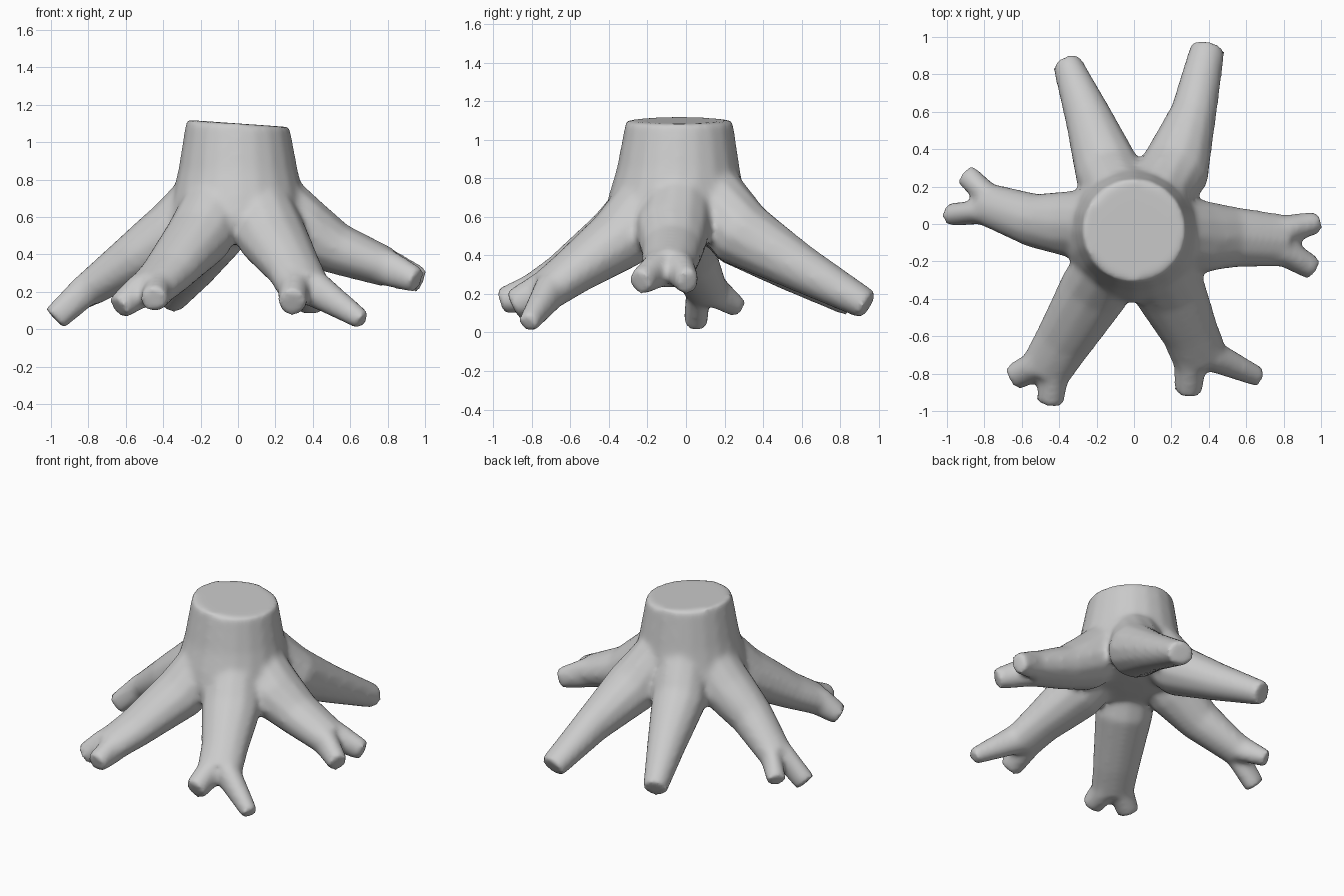
import bpy, bmesh, math
from mathutils import Vector

cube = bpy.data.objects.get("Cube")
if cube:
    bpy.data.objects.remove(cube, do_unlink=True)

# One plain bark colour
bark = bpy.data.materials.new("grey_bark")
bark.use_nodes = True
colour = (0.6, 0.6, 0.6, 1)
bark.diffuse_color = colour
bark.node_tree.nodes["Principled BSDF"].inputs["Base Color"].default_value = colour

bm = bmesh.new()


def skin(rings):
    """Bridge rings of equal size and cap both ends."""
    rows = [[bm.verts.new(p) for p in ring] for ring in rings]
    n = len(rows[0])
    for a, b in zip(rows, rows[1:]):
        for i in range(n):
            j = (i + 1) % n
            bm.faces.new((a[i], a[j], b[j], b[i]))
    bm.faces.new(rows[0][::-1])
    bm.faces.new(rows[-1])


def tube(stations, sides=12):
    """Loft elliptical sections (x, y, z, half width, half height) along a path."""
    pts = [Vector(s[:3]) for s in stations]
    rings = []
    for i, s in enumerate(stations):
        along = (pts[min(i + 1, len(pts) - 1)] - pts[max(i - 1, 0)]).normalized()
        side = along.cross(Vector((0, 0, 1))).normalized()
        up = side.cross(along)
        rings.append([pts[i] + side * s[3] * math.cos(t) + up * s[4] * math.sin(t)
                      for t in (math.tau * k / sides for k in range(sides))])
    skin(rings)


def root(path, toes=()):
    """A root flowing out of the trunk, optionally splitting into toes."""
    x, y = path[0][:2]
    heart = (x * 0.5, y * 0.5, 0.69, 0.18, 0.18)
    tube([heart] + path)
    end, before = Vector(path[-1][:3]), Vector(path[-2][:3])
    width, height = path[-1][3:]
    side = (end - before).cross(Vector((0, 0, 1))).normalized()
    for toe in toes:
        # Each toe leaves from its own half of the root's end
        sign = math.copysign(1, (Vector(toe[:3]) - end).dot(side))
        start = end + side * sign * width * 0.42
        back = start + (before - end) * 0.4
        tube([(*back, width * 0.5, height * 0.9),
              (*start, width * 0.58, height * 0.95), toe])


# Trunk: narrow at the slanting cut, swelling toward the roots, hollowed below
trunk = []
for z, r, cy in ((0.45, 0.08, 0), (0.46, 0.24, -0.01), (0.5, 0.365, -0.04),
                 (0.6, 0.375, -0.05), (0.7, 0.355, -0.05), (0.85, 0.32, -0.04),
                 (1.1, 0.277, -0.035)):
    tilt = 0.07 if z > 1 else 0
    trunk.append([(r * math.cos(t), cy + r * math.sin(t), z - tilt * r * math.cos(t))
                  for t in (math.tau * k / 20 for k in range(20))])
skin(trunk)

# Right and left side roots
root([(-0.34, 0.0, 0.53, 0.18, 0.17), (-0.54, 0.02, 0.39, 0.145, 0.14),
      (-0.8, 0.11, 0.21, 0.115, 0.095)],
     [(-0.98, 0.05, 0.055, 0.065, 0.075), (-0.9, 0.265, 0.13, 0.065, 0.055)])
root([(0.35, -0.07, 0.53, 0.2, 0.18), (0.53, -0.07, 0.43, 0.165, 0.14),
      (0.81, -0.09, 0.325, 0.14, 0.105)],
     [(0.985, 0.01, 0.26, 0.06, 0.07), (0.96, -0.24, 0.26, 0.065, 0.07)])
# Front roots
root([(-0.21, -0.35, 0.49, 0.19, 0.17), (-0.38, -0.63, 0.295, 0.155, 0.12),
      (-0.48, -0.79, 0.2, 0.14, 0.1)],
     [(-0.64, -0.82, 0.115, 0.075, 0.07), (-0.45, -0.96, 0.16, 0.075, 0.07)])
root([(0.19, -0.35, 0.48, 0.195, 0.17), (0.3, -0.58, 0.32, 0.155, 0.125),
      (0.36, -0.73, 0.21, 0.15, 0.105)],
     [(0.29, -0.9, 0.14, 0.075, 0.08), (0.67, -0.82, 0.045, 0.055, 0.055)])
# Back roots
root([(-0.14, 0.28, 0.5, 0.18, 0.17), (-0.24, 0.56, 0.33, 0.13, 0.125),
      (-0.36, 0.865, 0.155, 0.08, 0.08)])
root([(0.22, 0.29, 0.51, 0.19, 0.18), (0.32, 0.6, 0.33, 0.125, 0.125),
      (0.395, 0.945, 0.14, 0.095, 0.08)])

bmesh.ops.recalc_face_normals(bm, faces=bm.faces)
mesh = bpy.data.meshes.new("tree_stump")
bm.to_mesh(mesh)
bm.free()
mesh.materials.append(bark)
stump = bpy.data.objects.new("tree_stump", mesh)
bpy.context.collection.objects.link(stump)

# Fuse the trunk and roots into one softly blended skin
fuse = stump.modifiers.new("fuse", 'REMESH')
fuse.mode = 'VOXEL'
fuse.voxel_size = 0.018
fuse.use_smooth_shade = True
soften = stump.modifiers.new("soften", 'SMOOTH')
soften.factor = 0.5
soften.iterations = 12
